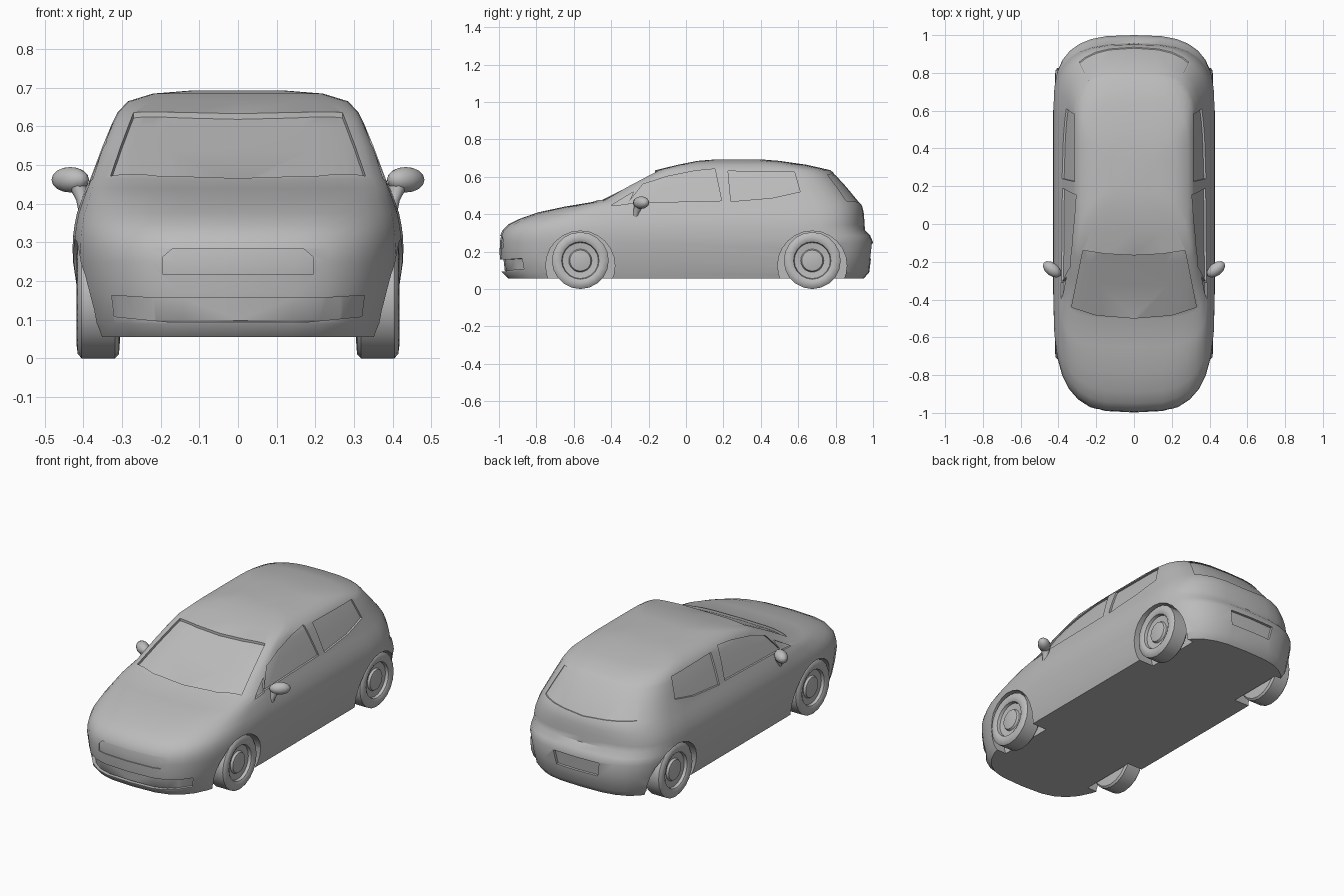
import bpy
import bmesh
from math import sin, cos, pi, radians
from mathutils import Vector, Matrix

if "Cube" in bpy.data.objects:
    bpy.data.objects.remove(bpy.data.objects["Cube"], do_unlink=True)

paint = bpy.data.materials.new("plain_grey")
paint.use_nodes = True
paint.diffuse_color = (0.5, 0.5, 0.5, 1)
for node in paint.node_tree.nodes:
    if node.type == "BSDF_PRINCIPLED":
        node.inputs["Base Color"].default_value = paint.diffuse_color


def make_object(name, bm):
    bmesh.ops.recalc_face_normals(bm, faces=bm.faces[:])
    mesh = bpy.data.meshes.new(name)
    bm.to_mesh(mesh)
    bm.free()
    mesh.materials.append(paint)
    obj = bpy.data.objects.new(name, mesh)
    bpy.context.collection.objects.link(obj)
    return obj


def smooth(obj, degrees):
    obj.data.shade_smooth()
    obj.data.set_sharp_from_angle(angle=radians(degrees))


def loft(name, rings):
    """Closed skin through rings of equal point count, capped at both ends."""
    bm = bmesh.new()
    loops = [[bm.verts.new(p) for p in ring] for ring in rings]
    count = len(loops[0])
    for low, high in zip(loops, loops[1:]):
        for i in range(count):
            j = (i + 1) % count
            bm.faces.new((low[i], low[j], high[j], high[i]))
    bm.faces.new(loops[0])
    bm.faces.new(loops[-1])
    return make_object(name, bm)


def prism(name, points, axis, start, end):
    """Extrude a flat outline along one axis (0 = x, 1 = y, 2 = z)."""
    def place(p, depth):
        coords = list(p)
        coords.insert(axis, depth)
        return coords
    return loft(name, [[place(p, d) for p in points] for d in (start, end)])


def bake(obj):
    graph = bpy.context.evaluated_depsgraph_get()
    mesh = bpy.data.meshes.new_from_object(obj.evaluated_get(graph))
    obj.modifiers.clear()
    obj.data = mesh


def subtract(obj, cutter, keep=False):
    cutter.hide_render = True
    mod = obj.modifiers.new("cut", "BOOLEAN")
    mod.operation = "DIFFERENCE"
    mod.solver = "EXACT"
    mod.object = cutter
    bake(obj)
    if not keep:
        bpy.data.objects.remove(cutter, do_unlink=True)


def both_sides(half):
    """Complete an outline given from the centre line outwards on +x."""
    return half + [(-x, v) for x, v in reversed(half) if x > 0]


# Body: height, half width, nose y, front corner start, rear corner start, tail y
LEVELS = [
    (.055, .385, -.95, -.35, .58, .95),
    (.09, .397, -.985, -.35, .59, .98),
    (.17, .415, -.995, -.35, .6, .99),
    (.25, .427, -1, -.35, .6, 1),
    (.285, .428, -.994, -.35, .6, .985),
    (.315, .427, -.98, -.35, .59, .957),
    (.345, .423, -.95, -.34, .59, .955),
    (.375, .417, -.89, -.32, .59, .953),
    (.41, .405, -.79, -.3, .58, .95),
    (.44, .393, -.65, -.27, .57, .943),
    (.465, .382, -.5, -.25, .56, .93),
    (.55, .35, -.33, -.13, .53, .86),
    (.61, .325, -.21, -.06, .52, .805),
    (.636, .312, -.16, -.01, .5, .77),
    (.665, .285, -.04, .1, .42, .64),
    (.685, .22, .06, .2, .35, .5),
    (.693, .12, .16, .24, .32, .4),
]
STEPS = 16


def body_ring(z, width, nose, front, rear, tail):
    ring = []
    nose_power = 3.2 if z < .43 else 4 if z < .5 else 5
    for centre, end, power in ((front, nose, nose_power), (rear, tail, 3)):
        arc = []
        for i in range(STEPS + 1):
            t = -pi / 2 + pi * i / STEPS
            s, c = sin(t), max(cos(t), 0)
            x = width * abs(s) ** (2 / power) * (1 if s > 0 else -1)
            arc.append((x, centre + (end - centre) * c ** (2 / power), z))
        ring += arc if end == nose else arc[::-1]
    return ring


body = loft("body", [body_ring(*level) for level in LEVELS])
solid = body.data.copy()


def recess(points, axis, start, end, depth):
    """Sink an outlined panel into the body, following its surface."""
    panel = prism("panel_cutter", points, axis, start, end)
    core = bpy.data.objects.new("core_cutter", solid.copy())
    bpy.context.collection.objects.link(core)
    mod = core.modifiers.new("shrink", "DISPLACE")
    mod.strength = -depth
    mod.mid_level = 0
    bake(core)
    subtract(panel, core)
    subtract(body, panel)


# Side windows, cut through from side to side
front_window = [(-.31, .46), (-.23, .56), (-.1, .602), (.05, .632),
                (.155, .642), (.19, .472)]
rear_window = [(.24, .468), (.225, .63), (.58, .626), (.61, .52), (.46, .487)]
quarter_window = [(-.4, .447), (-.31, .453), (-.28, .52)]
for outline in (front_window, rear_window, quarter_window):
    recess(outline, 0, -.7, .7, .01)

# Windscreen
recess(both_sides([(0, -.498), (.2, -.482), (.33, -.44), (.27, -.14),
                   (.15, -.158), (0, -.166)]), 2, .3, 1, .013)

# Rear window and number plate recess
recess(both_sides([(0, .453), (.29, .472), (.24, .612), (0, .622)]),
       1, .2, 1.3, .005)
recess(both_sides([(0, .163), (.13, .163), (.145, .243), (0, .243)]),
       1, .2, 1.3, .015)

# Upper grille and lower intake
recess(both_sides([(0, .218), (.195, .218), (.195, .262), (.17, .283),
                   (0, .283)]), 1, -1.3, -.2, .005)
recess(both_sides([(0, .094), (.18, .094), (.32, .108), (.327, .163),
                   (.23, .157), (0, .157)]), 1, -1.3, -.2, .018)

# Wheel arches
AXLES = {"front": -.565, "rear": .675}
for axle in AXLES.values():
    arch = [(axle + .185 * cos(i * pi / 12), .125 + .185 * sin(i * pi / 12))
            for i in range(24)]
    for side in (1, -1):
        subtract(body, prism("arch_cutter", arch, 0, side * .29, side * .7))
smooth(body, 38)

# Wheels: tyre, rim and hub turned from one profile of (x, radius)
PROFILE = [(.305, .1), (.308, .142), (.318, .152), (.405, .152), (.415, .14),
           (.418, .115), (.41, .1), (.394, .096), (.39, .062), (.402, .056),
           (.407, .03)]
for label, axle in AXLES.items():
    for side, hand in ((1, "left"), (-1, "right")):
        rings = [[(side * x, axle + r * cos(a * pi / 10), .152 + r * sin(a * pi / 10))
                  for a in range(20)] for x, r in PROFILE]
        smooth(loft(f"{label}_{hand}_wheel", rings), 40)

# Door mirrors: a rounded head on a tapered stalk
for side, hand in ((1, "left"), (-1, "right")):
    bm = bmesh.new()
    pose = Matrix.Translation((side * .434, -.24, .462)) \
        @ Matrix.Rotation(side * radians(38), 4, "Z") \
        @ Matrix.Diagonal((.056, .034, .033, 1))
    bmesh.ops.create_uvsphere(bm, u_segments=12, v_segments=8, radius=1, matrix=pose)
    smooth(make_object(f"{hand}_mirror_head", bm), 50)
    stalk = []
    for centre, size in (((.395, -.275, .37), .016), ((.402, -.265, .41), .017),
                         ((.418, -.25, .455), .026)):
        stalk.append([Vector((side * centre[0], centre[1], centre[2]))
                      + Vector((size * cos(a * pi / 4), size * sin(a * pi / 4), 0))
                      for a in range(8)])
    smooth(loft(f"{hand}_mirror_stalk", stalk), 50)
